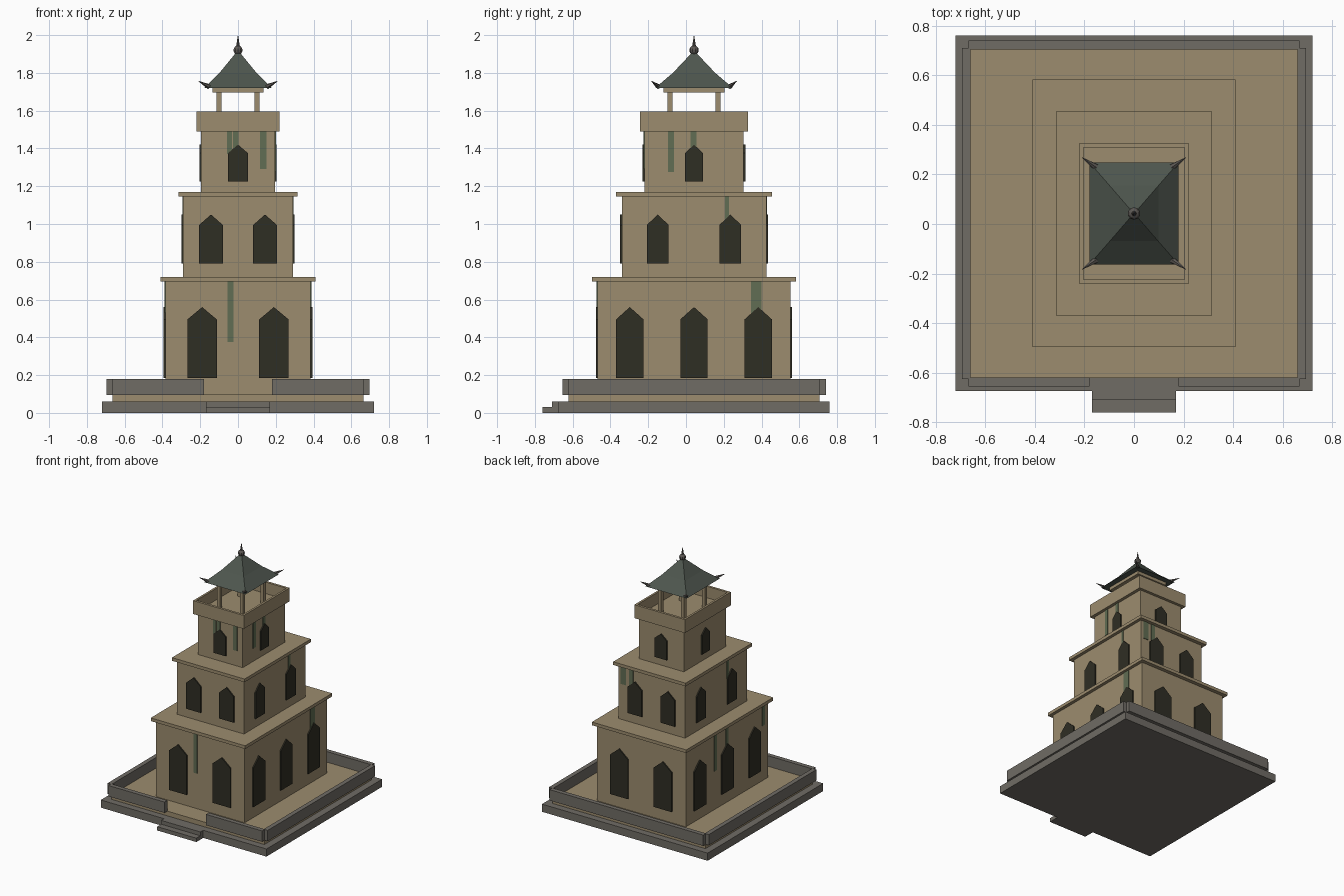
import bpy, bmesh, math
from mathutils import Vector

if "Cube" in bpy.data.objects:
    bpy.data.objects.remove(bpy.data.objects["Cube"])

CY = 0.0425  # tower axis in y


def mat(name, r, g, b):
    m = bpy.data.materials.new(name)
    m.diffuse_color = tuple(((c / 255 + 0.055) / 1.055) ** 2.4 for c in (r, g, b)) + (1,)
    m.use_nodes = True
    m.node_tree.nodes["Principled BSDF"].inputs["Base Color"].default_value = m.diffuse_color
    return m


TAN = mat("sandstone", 156, 140, 110)
GREY = mat("grey_stone", 112, 108, 101)
DARK = mat("dark_opening", 47, 46, 36)
ROOF = mat("roof_slate", 78, 86, 78)
MOSS = mat("moss", 97, 109, 83)
IRON = mat("finial_grey", 92, 88, 84)


def make(name, bm, material):
    bmesh.ops.recalc_face_normals(bm, faces=bm.faces)
    me = bpy.data.meshes.new(name)
    bm.to_mesh(me)
    bm.free()
    me.materials.append(material)
    ob = bpy.data.objects.new(name, me)
    bpy.context.collection.objects.link(ob)
    return ob


def box(name, x0, x1, y0, y1, z0, z1, material):
    bm = bmesh.new()
    bmesh.ops.create_cube(bm, size=1)
    for v in bm.verts:
        v.co = (x1 if v.co.x > 0 else x0, y1 if v.co.y > 0 else y0, z1 if v.co.z > 0 else z0)
    return make(name, bm, material)


def slab(name, hx, hy, z0, z1, material):
    return box(name, -hx, hx, CY - hy, CY + hy, z0, z1, material)


def cone(name, a, b, r1, r2, sides, material):
    """Tapered prism running from point a to point b."""
    a, b = Vector(a), Vector(b)
    bm = bmesh.new()
    bmesh.ops.create_cone(bm, cap_ends=True, segments=sides, radius1=r1, radius2=r2, depth=(b - a).length)
    q = (b - a).to_track_quat('Z', 'Y')
    for v in bm.verts:
        v.co = q @ v.co + (a + b) / 2
    return make(name, bm, material)


def plate(name, side, hx, hy, outline, t, material):
    """Extrude an outline of (along, z) points into a thin plate on one wall."""
    def place(u, z, d):
        return {"front": (u, CY - hy - d, z), "back": (u, CY + hy + d, z),
                "right": (hx + d, u, z), "left": (-hx - d, u, z)}[side]
    bm = bmesh.new()
    inner = [bm.verts.new(place(u, z, -0.003)) for u, z in outline]
    outer = [bm.verts.new(place(u, z, t)) for u, z in outline]
    bm.faces.new(inner)
    bm.faces.new(outer)
    n = len(outline)
    for i in range(n):
        j = (i + 1) % n
        bm.faces.new((inner[i], inner[j], outer[j], outer[i]))
    return make(name, bm, material)


def window(tier, side, hx, hy, u, w, z0, zs, z1):
    h = w / 2
    pts = [(u - h, z0), (u + h, z0), (u + h, zs), (u, z1), (u - h, zs)]
    plate(f"{tier}_window_{side}", side, hx, hy, pts, 0.0095, DARK)


def streak(side, hx, hy, u, w, z0, z1):
    h = w / 2
    pts = [(u - h, z0), (u + h, z0), (u + h, z1), (u - h, z1)]
    plate(f"moss_streak_{side}", side, hx, hy, pts, 0.005, MOSS)


# Base slab, platform and entry steps
slab("base_slab", 0.72, 0.7175, 0, 0.06, GREY)
slab("platform", 0.665, 0.665, 0.06, 0.097, TAN)
box("lower_step", -0.17, 0.17, -0.76, -0.67, 0, 0.03, GREY)
box("upper_step", -0.17, 0.17, -0.71, -0.67, 0, 0.06, GREY)

# Courtyard wall with a front gap
for s, n in ((-1, "left"), (1, "right")):
    xs = sorted((s * 0.66, s * 0.695))
    box(f"yard_wall_{n}", *xs, -0.625, 0.71, 0.095, 0.18, GREY)
    xs = sorted((s * 0.18, s * 0.668))
    box(f"yard_wall_front_{n}", *xs, -0.655, -0.62, 0.095, 0.18, GREY)
box("yard_wall_back", -0.668, 0.668, 0.705, 0.74, 0.095, 0.18, GREY)

# Tiers: half sizes, z range, window spec and cornice
T1, T2, T3 = (0.385, 0.51), (0.29, 0.3825), (0.195, 0.2625)
slab("lower_tier", *T1, 0.09, 0.695, TAN)
slab("lower_cornice", 0.41, 0.54, 0.695, 0.72, TAN)
slab("middle_tier", *T2, 0.72, 1.145, TAN)
slab("middle_cornice", 0.315, 0.412, 1.145, 1.17, TAN)
slab("upper_tier", *T3, 1.17, 1.49, TAN)
slab("balcony_floor", 0.218, 0.283, 1.49, 1.505, TAN)

# Pointed windows on all four walls
WINDOWS = (("lower", T1, (-0.19, 0.19), 0.155, (-0.34, 0, 0.34), 0.145, (0.185, 0.495, 0.56)),
           ("middle", T2, (-0.143, 0.143), 0.125, (-0.192, 0.192), 0.115, (0.79, 0.995, 1.05)),
           ("upper", T3, (0,), 0.105, (0,), 0.095, (1.225, 1.375, 1.42)))
for tier, half, us, w, vs, wv, zs in WINDOWS:
    for side in ("front", "back"):
        for u in us:
            window(tier, side, *half, u, w, *zs)
    for side in ("left", "right"):
        for v in vs:
            window(tier, side, *half, CY + v, wv, *zs)

# Moss streaks hanging below the cornices: side, position, width, bottom
for side, u, w, z in (("front", -0.04, 0.03, 0.375), ("right", 0.372, 0.055, 0.48),
                      ("left", 0.19, 0.03, 0.4), ("left", 0.044, 0.03, 0.5), ("left", -0.41, 0.03, 0.53)):
    streak(side, *T1, u, w, z, 0.695)
for side, u, w, z in (("right", 0.217, 0.022, 0.98), ("left", -0.1, 0.025, 0.99),
                      ("back", 0.245, 0.045, 1.0), ("back", 0.175, 0.035, 1.01)):
    streak(side, *T2, u, w, z, 1.145)
for side, u, w, z in (("front", -0.045, 0.026, 1.37), ("front", -0.012, 0.03, 1.39),
                      ("front", 0.133, 0.035, 1.29), ("right", -0.08, 0.032, 1.275),
                      ("right", 0.04, 0.032, 1.4)):
    streak(side, *T3, u, w, z, 1.49)

# Balcony parapet
for s, n in ((-1, "left"), (1, "right")):
    xs = sorted((s * 0.203, s * 0.22))
    box(f"parapet_{n}", *xs, CY - 0.285, CY + 0.285, 1.49, 1.595, TAN)
for s, n in ((-1, "front"), (1, "back")):
    ys = sorted((CY + s * 0.266, CY + s * 0.285))
    box(f"parapet_{n}", -0.22, 0.22, *ys, 1.49, 1.595, TAN)

# Pavilion posts, beam and upturned roof corners
for sx in (-1, 1):
    for sy in (-1, 1):
        x, y = sx * 0.1, CY + sy * 0.128
        box("pavilion_post", x - 0.013, x + 0.013, y - 0.013, y + 0.013, 1.5, 1.697, TAN)
        cone("roof_horn", (sx * 0.155, CY + sy * 0.188, 1.727), (sx * 0.21, CY + sy * 0.226, 1.757),
             0.014, 0.001, 6, IRON)
slab("pavilion_beam", 0.135, 0.162, 1.695, 1.722, TAN)

# Hipped roof, slightly concave
bm = bmesh.new()
rings = []
for hx, hy, z in ((0.18, 0.206, 1.72), (0.098, 0.112, 1.8), (0.008, 0.008, 1.91)):
    rings.append([bm.verts.new((sx * hx, CY + sy * hy, z))
                  for sx, sy in ((-1, -1), (1, -1), (1, 1), (-1, 1))])
for lo, hi in zip(rings, rings[1:]):
    for i in range(4):
        j = (i + 1) % 4
        bm.faces.new((lo[i], lo[j], hi[j], hi[i]))
bm.faces.new(rings[0])
bm.faces.new(rings[-1])
make("pavilion_roof", bm, ROOF)

# Finial ball and spike
bm = bmesh.new()
bmesh.ops.create_uvsphere(bm, u_segments=10, v_segments=8, radius=0.025)
bmesh.ops.translate(bm, verts=bm.verts, vec=(0, CY, 1.92))
make("finial_ball", bm, IRON)
cone("finial_spike", (0, CY, 1.935), (0, CY, 2.0), 0.011, 0.0005, 8, IRON)
